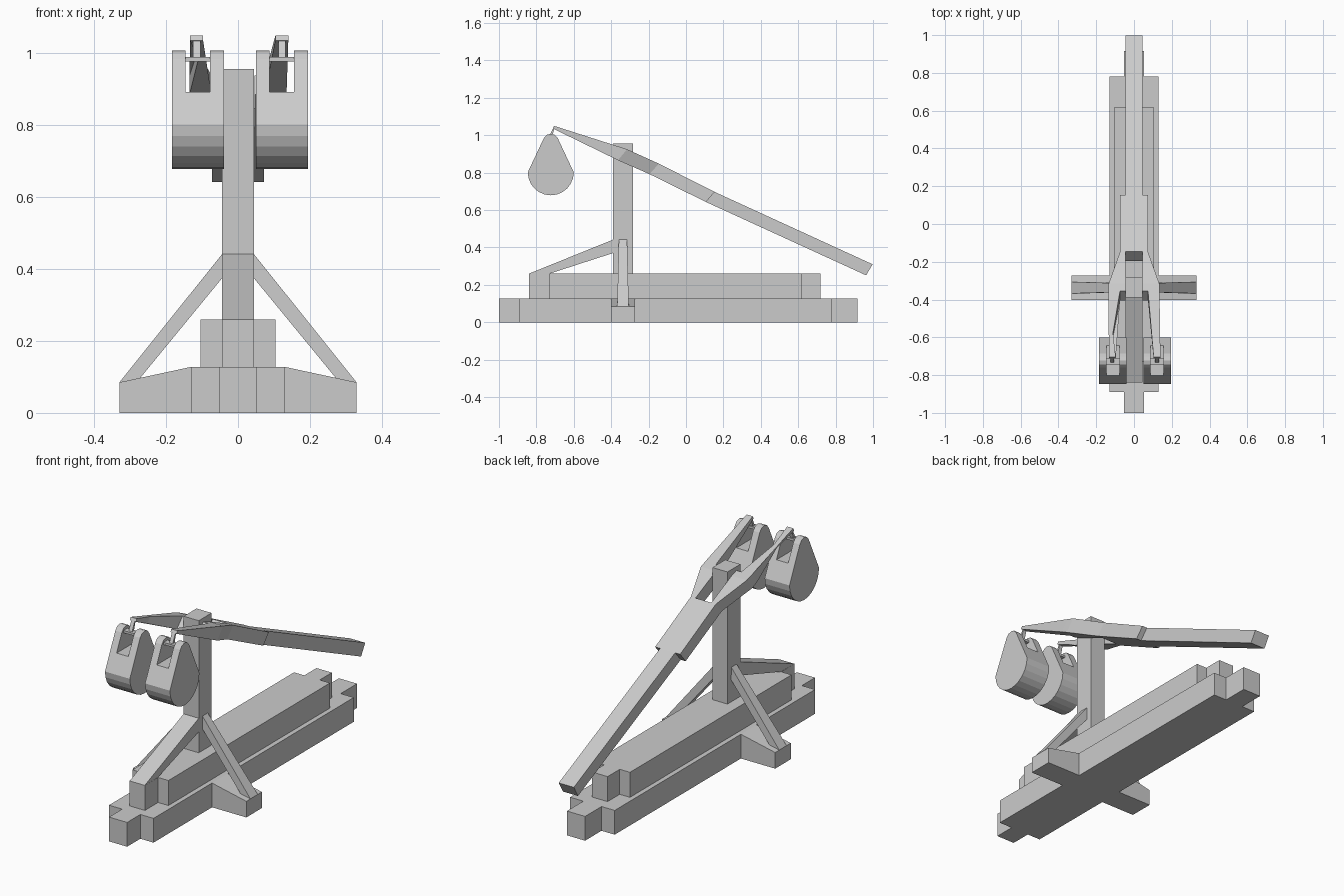
import bpy, bmesh, math

if "Cube" in bpy.data.objects:
    bpy.data.objects.remove(bpy.data.objects["Cube"])


def mesh_object(name, verts, faces):
    mesh = bpy.data.meshes.new(name)
    mesh.from_pydata(verts, [], faces)
    bm = bmesh.new()
    bm.from_mesh(mesh)
    bmesh.ops.recalc_face_normals(bm, faces=bm.faces)
    bm.to_mesh(mesh)
    bm.free()
    ob = bpy.data.objects.new(name, mesh)
    bpy.context.collection.objects.link(ob)
    return ob


def prism(name, profile, bottom, top, place):
    """Extrude a 2D profile between two levels; place(a, b, level) -> xyz."""
    n = len(profile)
    verts = [place(a, b, h) for h in (bottom, top) for a, b in profile]
    faces = [tuple(range(n))[::-1], tuple(range(n, 2 * n))]
    faces += [(i, (i + 1) % n, n + (i + 1) % n, n + i) for i in range(n)]
    return mesh_object(name, verts, faces)


def in_plan(x, y, z):
    return (x, y, z)


def in_side(y, z, x):
    return (x, y, z)


def in_front(x, z, y):
    return (x, y, z)


def box(name, x, y, z):
    return prism(name, [(x[0], y[0]), (x[1], y[0]), (x[1], y[1]), (x[0], y[1])], *z, in_plan)


def loft(name, stations):
    """Rectangular bar through stations (top yz, bottom yz, x0, x1)."""
    verts, faces = [], []
    for (ty, tz), (by, bz), a, b in stations:
        verts += [(a, ty, tz), (b, ty, tz), (b, by, bz), (a, by, bz)]
    for s in range(0, len(verts) - 4, 4):
        faces += [(s + i, s + (i + 1) % 4, s + 4 + (i + 1) % 4, s + 4 + i) for i in range(4)]
    e = len(verts) - 4
    faces += [(0, 1, 2, 3), (e + 3, e + 2, e + 1, e)]
    return mesh_object(name, verts, faces)


def stepped_beam(name, half, tip, front, front_wide, back_wide, back, z):
    """Beam with a narrower tongue at each end."""
    right = [(tip, front), (tip, front_wide), (half, front_wide),
             (half, back_wide), (tip, back_wide), (tip, back)]
    prism(name, right + [(-x, y) for x, y in reversed(right)], *z, in_plan)


# Base beams
stepped_beam("lower_beam", 0.13, 0.053, -1.0, -0.89, 0.78, 0.917, (0, 0.128))
stepped_beam("upper_beam", 0.105, 0.045, -0.84, -0.73, 0.617, 0.718, (0.128, 0.26))

# Upright post and front brace
box("post", (-0.044, 0.044), (-0.39, -0.283), (0.26, 0.957))
prism("front_brace", [(-0.84, 0.26), (-0.73, 0.26), (-0.39, 0.37), (-0.39, 0.442)],
      -0.044, 0.044, in_side)

# Outriggers and side braces
for side, s in (("left", -1), ("right", 1)):
    prism(f"{side}_outrigger", [(s * 0.13, 0), (s * 0.33, 0), (s * 0.33, 0.085), (s * 0.13, 0.128)],
          -0.402, -0.272, in_front)
    verts = []
    for x, z, h in ((0.33, 0.085, 0.031), (0.273, 0.096, 0.031),
                    (0.044, 0.375, 0.023), (0.044, 0.442, 0.022)):
        verts += [(s * x, -0.337 - h, z), (s * x, -0.337 + h, z)]
    mesh_object(f"{side}_side_brace", verts,
                [(0, 2, 4, 6), (1, 7, 5, 3), (0, 1, 3, 2), (2, 3, 5, 4), (4, 5, 7, 6), (6, 7, 1, 0)])

# Throwing arm: tail, hub and a forked front end
tail = ((0.998, 0.31), (0.963, 0.251))
hub_back = ((0.153, 0.697), (0.107, 0.643))
hub_front = ((-0.145, 0.848), (-0.195, 0.792))
kink = ((-0.315, 0.925), (-0.364, 0.866))
step = ((-0.355, 0.938), (-0.404, 0.886))
tip = ((-0.705, 1.05), (-0.712, 1.036))
loft("arm_tail", [(*tail, -0.044, 0.044), (*hub_back, -0.044, 0.044)])
loft("arm_hub", [(*hub_back, -0.073, 0.073), (*hub_front, -0.073, 0.073)])

# Teardrop counterweight profile
CY = -0.723
half_arc = [math.pi + i * math.pi / 12 for i in range(13)]
drop = [(CY + 0.123 * math.cos(a), 0.802 + 0.123 * math.sin(a)) for a in half_arc]
drop += [(CY + 0.037, 0.985), (CY + 0.022, 1.002), (CY, 1.008), (CY - 0.022, 1.002), (CY - 0.037, 0.985)]

for side, s, cx in (("left", -1, -0.112), ("right", 1, 0.122)):
    loft(f"{side}_fork_root", [(*hub_front, s * 0.046, s * 0.073), (*kink, s * 0.046, s * 0.134),
                               (*step, s * 0.046, s * 0.135)])
    tx = cx + (0.0 if s > 0 else -0.003)
    loft(f"{side}_fork", [(*step, s * 0.074, s * 0.135), (*tip, tx - 0.018, tx + 0.018)])

    # Weight with an open slot at the top
    weight = prism(f"{side}_weight", drop, cx - 0.072, cx + 0.073, in_side)
    cutter = box("slot_cutter", (cx - 0.034, cx + 0.034), (-0.95, -0.5), (0.893, 1.1))
    cutter.hide_render = True
    mod = weight.modifiers.new("slot", 'BOOLEAN')
    mod.operation = 'DIFFERENCE'
    mod.solver = 'EXACT'
    mod.object = cutter
    bpy.context.view_layer.objects.active = weight
    bpy.ops.object.modifier_apply(modifier=mod.name)
    bpy.data.objects.remove(cutter)

    # Hanger pin and link to the fork tip
    box(f"{side}_pin", (cx - 0.035, cx + 0.035), (-0.745, -0.712), (0.978, 0.99))
    loft(f"{side}_link", [((-0.702, 1.042), (-0.712, 1.034), tx - 0.01, tx + 0.01),
                          ((-0.718, 0.986), (-0.735, 0.986), tx - 0.01, tx + 0.01)])
